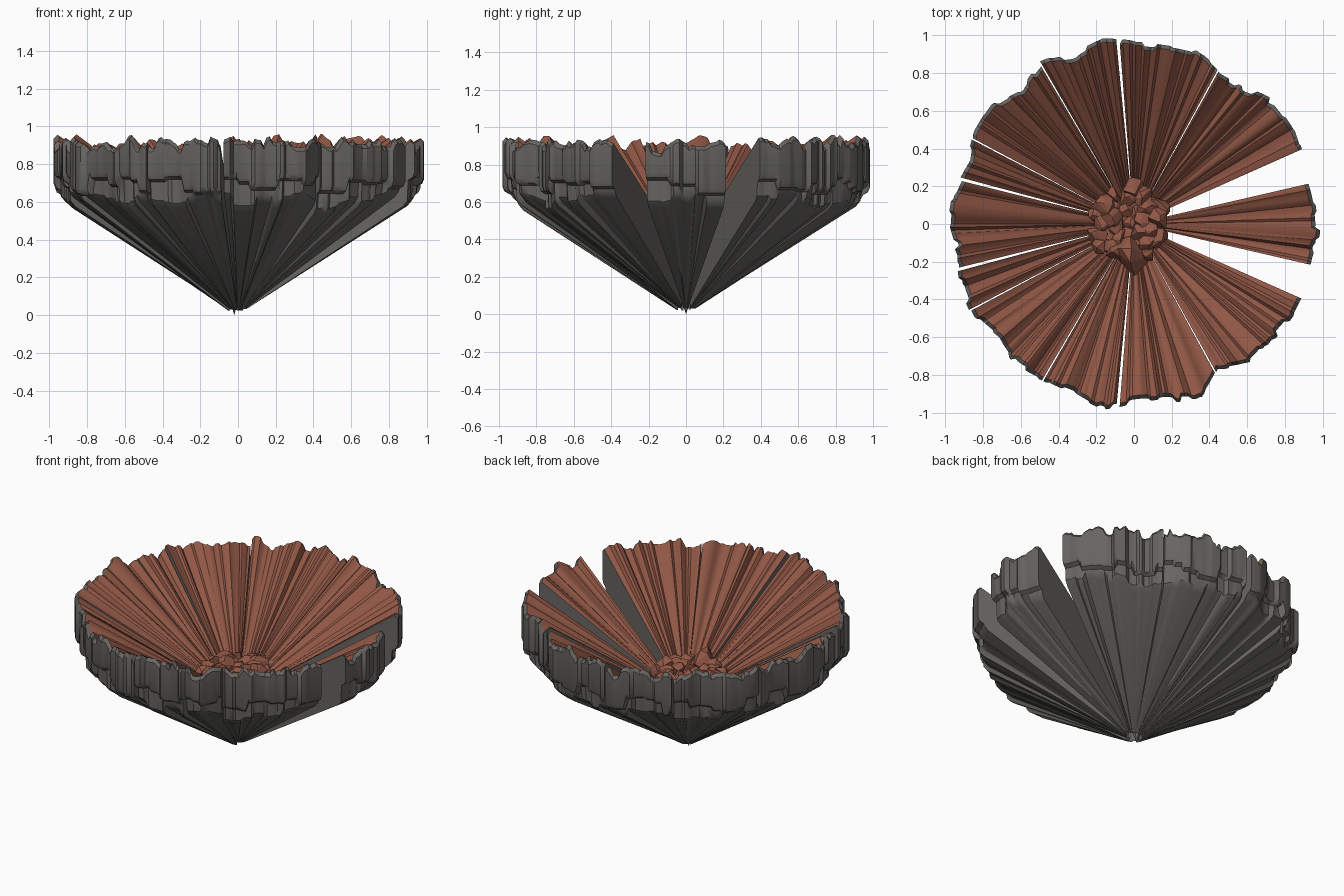
import bpy, bmesh, math, random
from mathutils import Vector

if "Cube" in bpy.data.objects:
    bpy.data.objects.remove(bpy.data.objects["Cube"], do_unlink=True)

rng = random.Random(7)


def material(name, colour):
    mat = bpy.data.materials.new(name)
    mat.use_nodes = True
    mat.diffuse_color = (*colour, 1)
    mat.node_tree.nodes["Principled BSDF"].inputs["Base Color"].default_value = (*colour, 1)
    return mat


CLAY = material("clay brown", (0.28, 0.095, 0.06))
STONE = material("dark stone", (0.135, 0.13, 0.12))

# Scalloped rim radius every ten degrees, in hundredths
RIM = [98, 97, 96, 99, 99, 93, 92, 97, 96, 96, 99, 95, 99, 93, 98, 97, 93, 97,
       98, 94, 97, 98, 94, 97, 95, 95, 99, 94, 94, 99, 88, 96, 95, 97, 97, 97]


def rim_radius(angle):
    i, t = divmod((angle % 360) / 10, 1)
    a, b = RIM[int(i) % 36], RIM[(int(i) + 1) % 36]
    return (a + (b - a) * t) / 100


def steps(count, low, high, shortest, longest):
    """Random plateaus, used for the broken slabs along the rim."""
    values = []
    while len(values) < count:
        values += [rng.uniform(low, high)] * rng.randint(shortest, longest)
    return values[:count]


def finish(bm, name, mats):
    bmesh.ops.recalc_face_normals(bm, faces=bm.faces)
    mesh = bpy.data.meshes.new(name)
    bm.to_mesh(mesh)
    bm.free()
    obj = bpy.data.objects.new(name, mesh)
    bpy.context.collection.objects.link(obj)
    for mat in mats:
        mesh.materials.append(mat)
    return obj


def petal(name, start, end):
    count = round(end - start) + 1
    bulge = steps(count, -0.02, 0.012, 2, 5)
    ledge = steps(count, 0.67, 0.76, 3, 9)
    sag = steps(count, -0.025, 0.03, 3, 8)
    rib = steps(count, -0.025, 0.025, 1, 3)
    lift = rng.uniform(-0.01, 0.015)
    phase = rng.uniform(0, 6)
    tip = rng.uniform(0.02, 0.04)
    bm = bmesh.new()
    rings = []
    for i in range(count):
        degrees = start + (end - start) * i / (count - 1)
        angle = math.radians(degrees)
        r = min(rim_radius(degrees) + bulge[i], 1.0)
        top = 0.91 + lift + rib[i] + 0.02 * math.sin(i * 0.5 + phase)
        low = 0.04 + 0.62 * (r - 0.07) + sag[i]
        section = [(0.04, 0.33 + lift), (r - 0.02, top), (r, top - 0.02),
                   (r, ledge[i]), (r - 0.01, ledge[i] - 0.025),
                   (r - 0.035, ledge[i] - 0.04), (r - 0.04, low + 0.03),
                   (r - 0.065, low), (0.05, tip)]
        rings.append([bm.verts.new((p * math.cos(angle), p * math.sin(angle), z))
                      for p, z in section])
    for a, b in zip(rings, rings[1:]):
        for j in range(len(a)):
            k = (j + 1) % len(a)
            face = bm.faces.new((a[j], a[k], b[k], b[j]))
            face.material_index = 0 if j == 0 else 1
    for ring in (rings[0], rings[-1]):
        bm.faces.new(ring).material_index = 1
    obj = finish(bm, name, (CLAY, STONE))
    bpy.ops.object.select_all(action="DESELECT")
    bpy.context.view_layer.objects.active = obj
    obj.select_set(True)
    bpy.ops.object.shade_smooth_by_angle(angle=math.radians(35))


# Petals: one free standing at the left, the others mirrored to front and back
petal("left_petal", -13, 13)
petal("right_petal", 166, 194)
for n, (a, b) in enumerate([(24, 61), (61.5, 94.5), (95.5, 120), (120.5, 152), (152.5, 165)]):
    petal(f"back_petal_{n}", a, b)
    petal(f"front_petal_{n}", 360 - b, 360 - a)


def rock(name, centre, size):
    bm = bmesh.new()
    for _ in range(16):
        d = Vector([rng.gauss(0, 1) for _ in range(3)]).normalized()
        d.z *= 0.8
        bm.verts.new(Vector(centre) + d * size)
    hull = bmesh.ops.convex_hull(bm, input=bm.verts)
    spare = {v for v in hull["geom_interior"] if isinstance(v, bmesh.types.BMVert)}
    bmesh.ops.delete(bm, geom=list(spare), context="VERTS")
    finish(bm, name, (CLAY,))


# Heap of rocks in the middle, laid out as a sunflower spiral
for n in range(34):
    r = 0.19 * math.sqrt((n + 0.5) / 34)
    a = n * 2.4
    rock(f"rock_{n}", (r * math.cos(a) - 0.03, r * math.sin(a), 0.46 + 0.2 * r + rng.uniform(-0.02, 0.02)),
         rng.uniform(0.045, 0.075))
rock("large_rock", (-0.02, -0.17, 0.5), 0.11)

# Small point at the foot
bm = bmesh.new()
bmesh.ops.create_cone(bm, segments=6, radius1=0, radius2=0.035, depth=0.1, cap_ends=True)
bmesh.ops.translate(bm, verts=bm.verts, vec=(-0.02, 0, 0.05))
finish(bm, "foot_tip", (STONE,))
